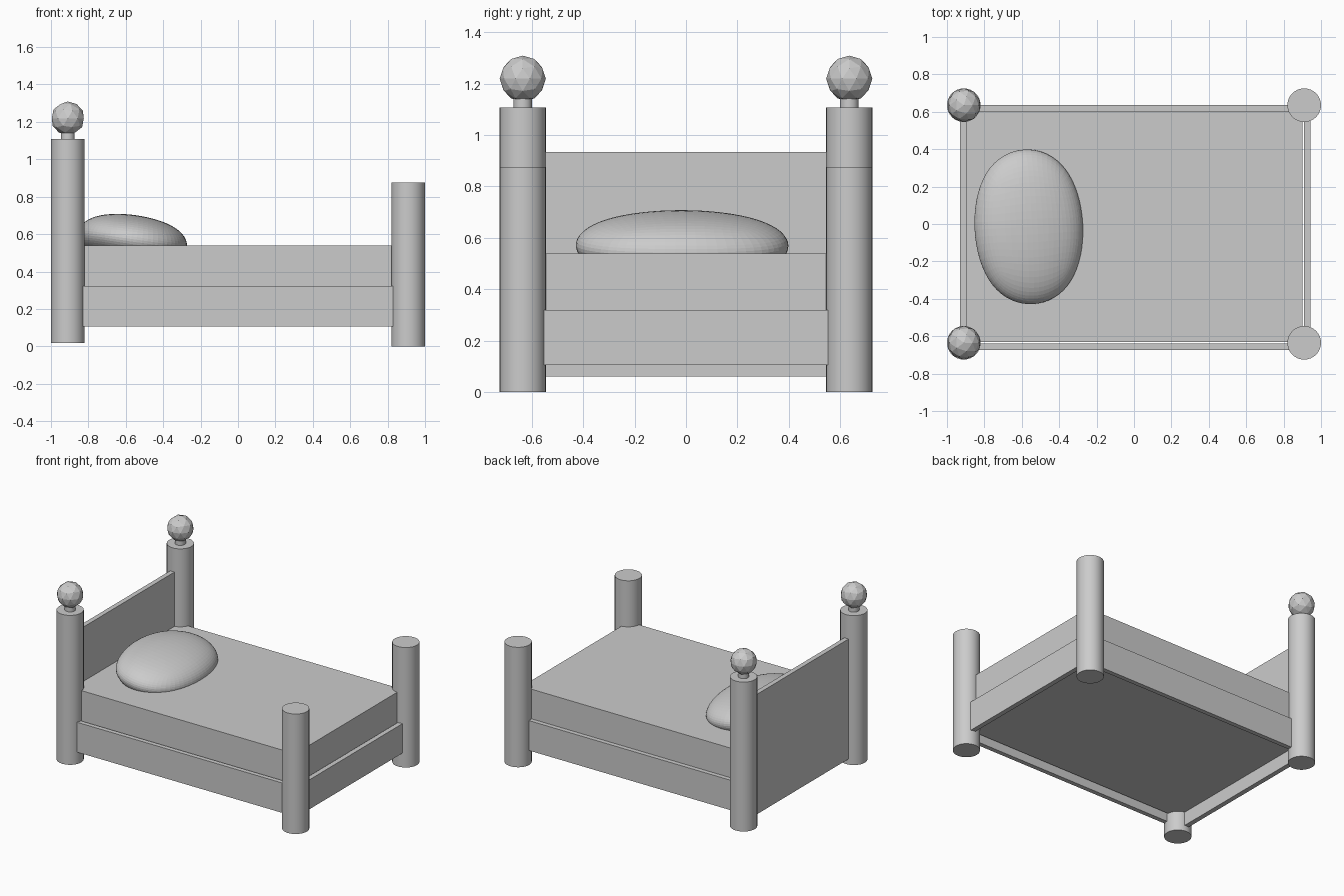
import bpy
from math import radians

if "Cube" in bpy.data.objects:
    bpy.data.objects.remove(bpy.data.objects["Cube"])

PX, PY, R = 0.91, 0.635, 0.09


def box(name, x0, x1, y0, y1, z0, z1):
    bpy.ops.mesh.primitive_cube_add(
        size=1, location=((x0 + x1) / 2, (y0 + y1) / 2, (z0 + z1) / 2))
    ob = bpy.context.object
    ob.name = name
    ob.scale = (x1 - x0, y1 - y0, z1 - z0)
    bpy.ops.object.transform_apply(location=False, rotation=False, scale=True)
    return ob


def post(name, x, y, r, z0, z1):
    bpy.ops.mesh.primitive_cylinder_add(
        vertices=32, radius=r, depth=z1 - z0, location=(x, y, (z0 + z1) / 2))
    bpy.context.object.name = name
    bpy.ops.object.shade_smooth_by_angle(angle=radians(30))


# Corner posts, with faceted ball finials at the head end
for side, y in (("front", -PY), ("back", PY)):
    post(f"foot_post_{side}", PX, y, R, 0.0, 0.875)
    post(f"head_post_{side}", -PX, y, R, 0.018, 1.108)
    post(f"finial_neck_{side}", -PX, y, 0.036, 1.09, 1.17)
    bpy.ops.mesh.primitive_ico_sphere_add(
        subdivisions=2, radius=0.09, location=(-PX, y, 1.219))
    bpy.context.object.name = f"finial_ball_{side}"

# Headboard and rails, ends buried in the posts
box("headboard", -0.93, -0.895, -0.6, 0.6, 0.06, 0.935)
box("foot_rail", 0.908, 0.943, -0.6, 0.6, 0.105, 0.32)
box("side_rail_front", -0.88, 0.88, -0.673, -0.64, 0.105, 0.323)
box("side_rail_back", -0.88, 0.88, 0.604, 0.637, 0.105, 0.323)

# Mattress
box("mattress", -0.895, 0.902, -0.63, 0.604, 0.16, 0.539)

# Pillow: subdivided box, tilted towards the headboard
k = 1 / 0.84
hx, hy, hz = 0.292 * k, 0.414 * k, 0.132 * k
pillow = box("pillow", -hx, hx, -hy, hy, -hz, hz)
pillow.location = (-0.563, -0.015, 0.57)
pillow.rotation_euler = (0, radians(8), radians(3))
sub = pillow.modifiers.new("round", 'SUBSURF')
sub.levels = sub.render_levels = 4
